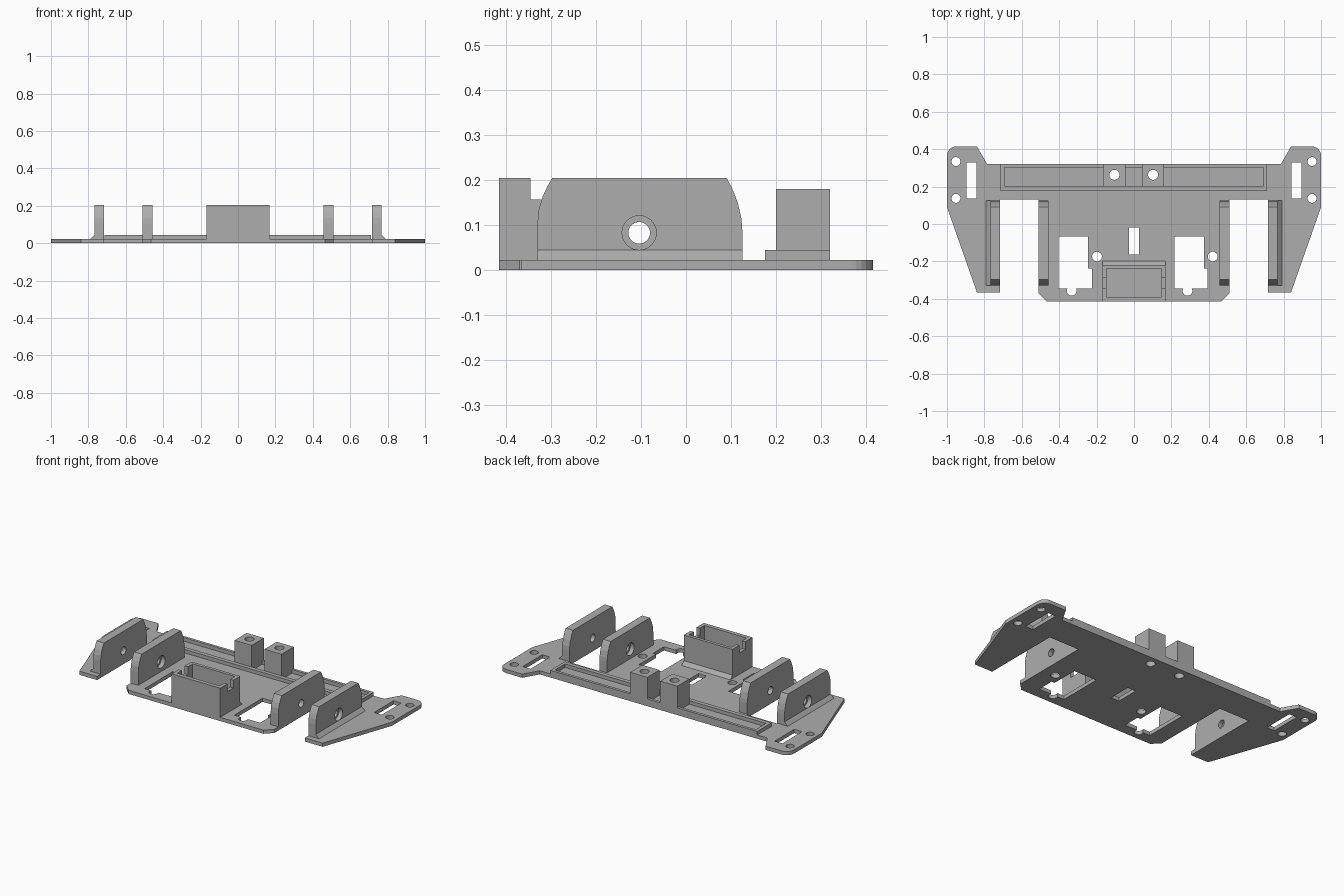
import bpy, bmesh, math

if "Cube" in bpy.data.objects:
    bpy.data.objects.remove(bpy.data.objects["Cube"])

T = 0.023      # base plate thickness
RIM = 0.045    # height of rail rim and fillets
TALL = 0.205   # height of fins and box

grey = bpy.data.materials.new("plain grey")
grey.use_nodes = True
COLOUR = (0.42, 0.42, 0.42, 1)
grey.diffuse_color = COLOUR
grey.node_tree.nodes["Principled BSDF"].inputs["Base Color"].default_value = COLOUR


def prism(name, outline, lo, hi, axis="z"):
    """Extrude an outline along z (outline is x, y) or along x (outline is y, z)."""
    place = (lambda p, h: (p[0], p[1], h)) if axis == "z" else (lambda p, h: (h, p[0], p[1]))
    bm = bmesh.new()
    low = [bm.verts.new(place(p, lo)) for p in outline]
    high = [bm.verts.new(place(p, hi)) for p in outline]
    bm.faces.new(low)
    bm.faces.new(high)
    for i in range(len(outline)):
        j = (i + 1) % len(outline)
        bm.faces.new((low[i], low[j], high[j], high[i]))
    bmesh.ops.recalc_face_normals(bm, faces=bm.faces)
    mesh = bpy.data.meshes.new(name)
    bm.to_mesh(mesh)
    bm.free()
    mesh.materials.append(grey)
    obj = bpy.data.objects.new(name, mesh)
    bpy.context.collection.objects.link(obj)
    return obj


def rect(x0, x1, y0, y1):
    return [(x0, y0), (x1, y0), (x1, y1), (x0, y1)]


def circle(x, y, r, n=32):
    return [(x + r * math.cos(math.tau * i / n), y + r * math.sin(math.tau * i / n)) for i in range(n)]


def cut(obj, cutters):
    """Subtract (outline, lo, hi, axis) prisms from a part, then drop the helpers."""
    helpers = []
    for args in cutters:
        helper = prism("cutter", *args)
        helper.hide_render = True
        helpers.append(helper)
        mod = obj.modifiers.new("cut", "BOOLEAN")
        mod.operation = "DIFFERENCE"
        mod.solver = "EXACT"
        mod.object = helper
    bpy.context.view_layer.update()
    mesh = bpy.data.meshes.new_from_object(obj.evaluated_get(bpy.context.evaluated_depsgraph_get()))
    obj.modifiers.clear()
    obj.data = mesh
    for helper in helpers:
        bpy.data.objects.remove(helper)


# Base plate: half outline with a rounded ear corner, mirrored to the other side
corner = [(0.95 + 0.05 * math.cos(a), 0.365 + 0.05 * math.sin(a))
          for a in (math.radians(d) for d in range(0, 91, 15))]
half = [(0.465, -0.415), (0.51, -0.37), (0.51, 0.13), (0.717, 0.13), (0.717, -0.365),
        (0.84, -0.365), (1.0, 0.09)] + corner + [(0.84, 0.415), (0.785, 0.32)]
plate = prism("base_plate", half + [(-x, y) for x, y in reversed(half)], 0, T)


def through(outline):
    return (outline, -0.1, 0.5, "z")


post_x = (-0.105, 0.102)
post_holes = [through(circle(x, 0.263, 0.027)) for x in post_x]
openings = [through(rect(-0.028, 0.028, -0.163, -0.02))] + post_holes
for s in (-1, 1):
    openings.append(through(rect(*sorted((s * 0.843, s * 0.896)), 0.137, 0.33)))
    openings += [through(circle(s * 0.952, y, 0.024)) for y in (0.137, 0.334)]
# Motor windows: the same stepped shape, round notch and hole, repeated sideways
for dx in (0, 0.619):
    window = [(-0.403, -0.345), (-0.225, -0.345), (-0.225, -0.238),
              (-0.246, -0.238), (-0.246, -0.067), (-0.403, -0.067)]
    openings.append(through([(x + dx, y) for x, y in window]))
    openings.append(through(circle(-0.333 + dx, -0.357, 0.026)))
    openings.append(through(circle(-0.198 + dx, -0.174, 0.026)))
cut(plate, openings)

# Rear rail: a low frame around a long groove
rail = prism("rear_rail", rect(-0.715, 0.712, 0.176, 0.32), T, RIM)
cut(rail, [(rect(-0.693, 0.693, 0.202, 0.302), T - 0.01, 0.1, "z")] + post_holes)

# Drilled posts
for x, side, hole in zip(post_x, ("right", "left"), post_holes):
    post = prism(side + "_post", rect(x - 0.059, x + 0.059, 0.2, 0.32), T, 0.18)
    cut(post, [hole])

# Wheel fins: curved shoulders, axle hole and a wider bore on the side away from the wheel
profile = [(-0.33, T), (-0.33, 0.105), (-0.327, 0.135), (-0.318, 0.165), (-0.307, 0.188),
           (-0.297, TALL), (0.09, TALL), (0.102, 0.183), (0.115, 0.15), (0.123, 0.115),
           (0.125, 0.09), (0.125, T)]
for s, side in ((-1, "right"), (1, "left")):
    for part, x0, x1, bore in (("inner_fin", 0.457, 0.51, (0.4, 0.483)),
                               ("outer_fin", 0.717, 0.768, (0.742, 0.85))):
        fin = prism(side + "_" + part, profile, *sorted((s * x0, s * x1)), "x")
        cut(fin, [(circle(-0.104, 0.083, 0.024), *sorted((s * 0.4, s * 0.85)), "x"),
                  (circle(-0.104, 0.083, 0.038), *sorted((s * bore[0], s * bore[1])), "x")])
    wedge = prism(side + "_fin_fillet", rect(*sorted((s * 0.768, s * 0.79)), -0.33, 0.125), T, RIM)
    for v in wedge.data.vertices:
        if v.co.z > T + 0.01:
            v.co.x = s * 0.768

# Front box: open top, with a notch through both side walls
box = prism("front_box", rect(-0.168, 0.168, -0.415, -0.218), T, TALL)
cut(box, [(rect(-0.146, 0.146, -0.39, -0.238), T - 0.01, 0.3, "z"),
          (rect(-0.3, 0.3, -0.345, -0.285), 0.157, 0.3, "z")])
prism("box_fillet", [(-0.218, T), (-0.197, T), (-0.218, RIM)], -0.168, 0.168, "x")
